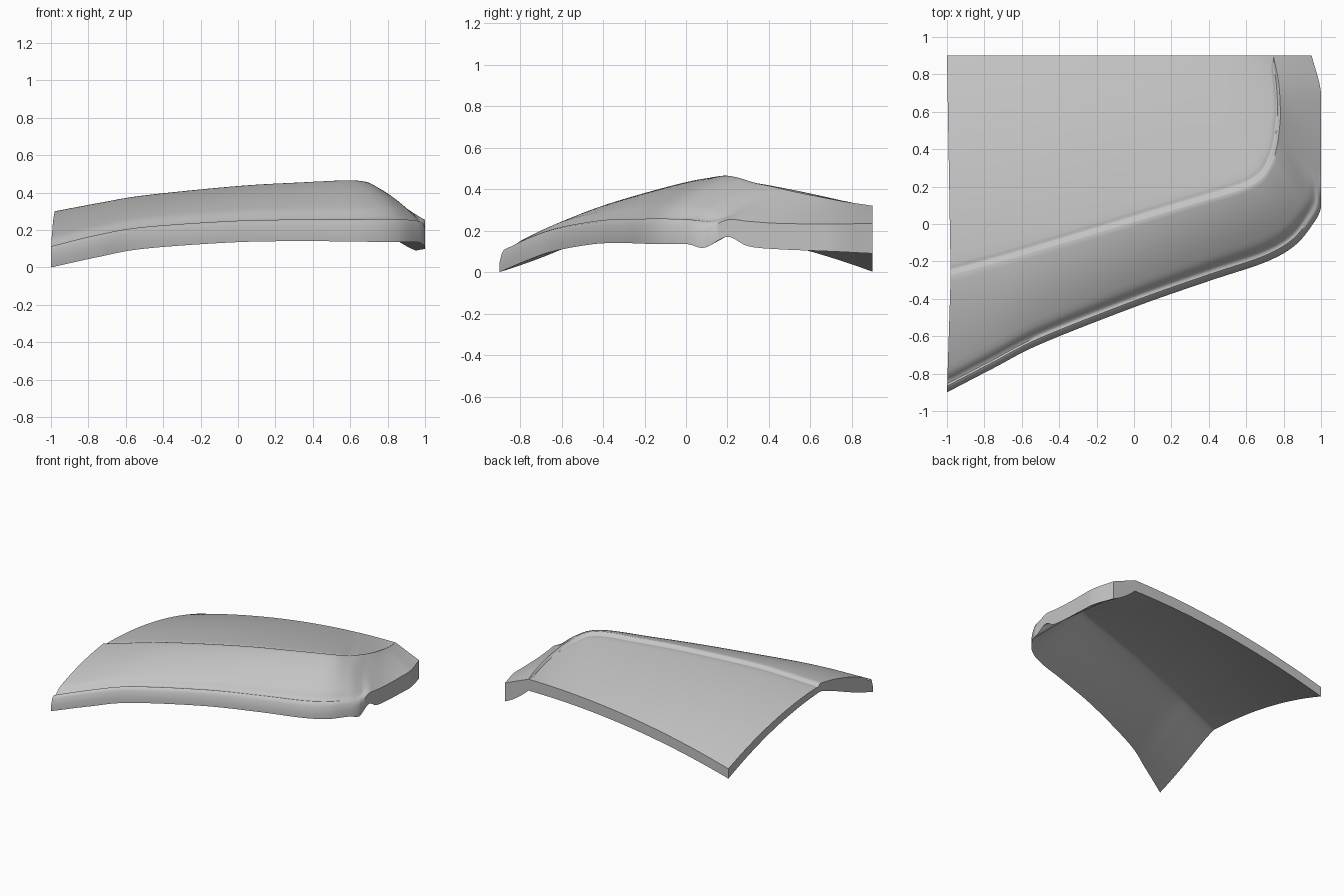
import bpy, bmesh, math
from mathutils import Vector

cube = bpy.data.objects.get("Cube")
if cube:
    bpy.data.objects.remove(cube)

# Stations along the panel: outer edge x, y, wall bottom, wall top, then crease x, y, z, bead strength
STATIONS = [
    (-1, -.9, 0, .105, -.98, -.275, .3, 1),
    (-.75, -.77, .055, .165, -.74, -.21, .345, 1),
    (-.5, -.642, .1, .205, -.5, -.14, .385, 1),
    (0, -.445, .135, .235, 0, .01, .435, 1),
    (.4, -.305, .14, .238, .35, .115, .455, 1),
    (.7, -.205, .137, .238, .58, .185, .465, 1),
    (.86, -.115, .135, .238, .685, .245, .457, 1),
    (.96, .005, .135, .235, .74, .335, .43, .8),
    (1, .09, .118, .228, .765, .42, .412, .4),
    (1, .2, .17, .252, .775, .49, .395, 0),
    (1, .3, .125, .245, .782, .56, .38, 0),
    (1, .45, .11, .235, .782, .63, .366, 0),
    (1, .7, .1, .232, .773, .76, .341, 0),
    (.95, .9, .09, .235, .745, .9, .32, 0),
]
STEPS = 10
FACE_ROWS = 14
BACK_ROWS = 20
STEP_DOWN = .014


def smooth_path(keys, steps):
    """Catmull-Rom interpolation of all station values together."""
    keys = [Vector(k) for k in keys]
    out = []
    for i in range(len(keys) - 1):
        a, b = keys[i], keys[i + 1]
        p = keys[i - 1] if i else a * 2 - b
        n = keys[i + 2] if i + 2 < len(keys) else b * 2 - a
        for s in range(steps):
            t = s / steps
            out.append(((a * 2) + (b - p) * t + (p * 2 - a * 5 + b * 4 - n) * t ** 2
                        + (a * 3 - p - b * 3 + n) * t ** 3) / 2)
    return out + [keys[-1]]


def bump(w):
    return 4 * w * (1 - w)


def section(st, u):
    """Top and bottom points of one section, from outer edge over the crease to the back edge."""
    ex, ey, low, high, cx, cy, cz, bead = st
    ex = min(ex, 1)
    edge, crease = Vector((ex, ey, high)), Vector((cx, cy, cz))
    span = (crease - edge).xy.length
    crease_thick = .064 + .026 * u
    rear_thick = .078 + .012 * u
    top, bottom = [], []

    # Outer face with a leaning wall, rolled bead and soft groove along the front edge
    roll = [(0, -.06), (.012, -.02), (.022, -.008), (.034, -.008),
            (.046, -.019), (.06, -.021), (.075, -.012), (.09, -.004)]
    rows = [(d / span, h) for d, h in roll]
    first = .11 / span
    rows += [(first + (1 - first) * i / FACE_ROWS, 0) for i in range(FACE_ROWS + 1)]
    for w, h in rows:
        p = edge.lerp(crease, w)
        base = p.z
        p.z += h * bead + .028 * bead * bump(w)
        top.append(p)
        fade = 1 - w ** 2
        thick = crease_thick + (high - low - crease_thick) * fade
        bottom.append(Vector((p.x, p.y, base + .028 * bead * bump(w) * (1 - fade) - thick)))
    bottom[0].z = low

    # Inner panel, stepped down slightly beside the crease
    f = u ** .8
    rear = Vector((-1 + 1.745 * f, .9, .08 + .24 * (1 - (1 - f) ** 2)))
    length = max((rear - crease).length, .001)
    fit = min(1, length / .15)
    step = [(.008, -.002), (.016, -.009), (.026, -.017), (.036, -.018), (.046, -.015)]
    rows = [(d * fit / length, h * fit) for d, h in step]
    first = min(.06 * fit / length, .5)
    for i in range(BACK_ROWS + 1):
        w = first + (1 - first) * i / BACK_ROWS
        rows.append((w, -STEP_DOWN * fit * (1 - w)))
    for w, h in rows:
        p = crease.lerp(rear, w)
        p.z += .05 * (1 - u) ** 1.3 * bump(w)
        thick = crease_thick + (rear_thick - crease_thick) * w
        bottom.append(p - Vector((0, 0, thick)))
        top.append(p + Vector((0, 0, h)))
    return top, bottom


# Sections spaced by distance along the crease
path = smooth_path(STATIONS, STEPS)
dist = [0]
for a, b in zip(path, path[1:]):
    dist.append(dist[-1] + math.hypot(b[4] - a[4], b[5] - a[5]))
sections = [section(st, d / dist[-1]) for st, d in zip(path, dist)]

# Closed panel shell: both skins, outer wall, back wall and the two end caps
bm = bmesh.new()
grid = [([bm.verts.new(p) for p in top], [bm.verts.new(p) for p in bottom])
        for top, bottom in sections]
for (t0, b0), (t1, b1) in zip(grid, grid[1:]):
    for i in range(len(t0) - 1):
        bm.faces.new((t0[i], t1[i], t1[i + 1], t0[i + 1]))
        bm.faces.new((b0[i], b0[i + 1], b1[i + 1], b1[i]))
    for i in (0, -1):
        bm.faces.new((t0[i], b0[i], b1[i], t1[i]))
for t, b in (grid[0], grid[-1]):
    for i in range(len(t) - 1):
        bm.faces.new((t[i], t[i + 1], b[i + 1], b[i]))
bmesh.ops.remove_doubles(bm, verts=bm.verts, dist=.0004)
bmesh.ops.dissolve_degenerate(bm, edges=bm.edges, dist=.0002)
bmesh.ops.recalc_face_normals(bm, faces=bm.faces)
mesh = bpy.data.meshes.new("curved_panel")
bm.to_mesh(mesh)
bm.free()
panel = bpy.data.objects.new("curved_panel", mesh)
bpy.context.collection.objects.link(panel)

# Plain grey finish
grey = bpy.data.materials.new("plain_grey")
grey.use_nodes = True
colour = (.55, .55, .55, 1)
grey.diffuse_color = colour
grey.node_tree.nodes["Principled BSDF"].inputs["Base Color"].default_value = colour
mesh.materials.append(grey)

bpy.context.view_layer.objects.active = panel
panel.select_set(True)
bpy.ops.object.shade_smooth_by_angle(angle=math.radians(45))
